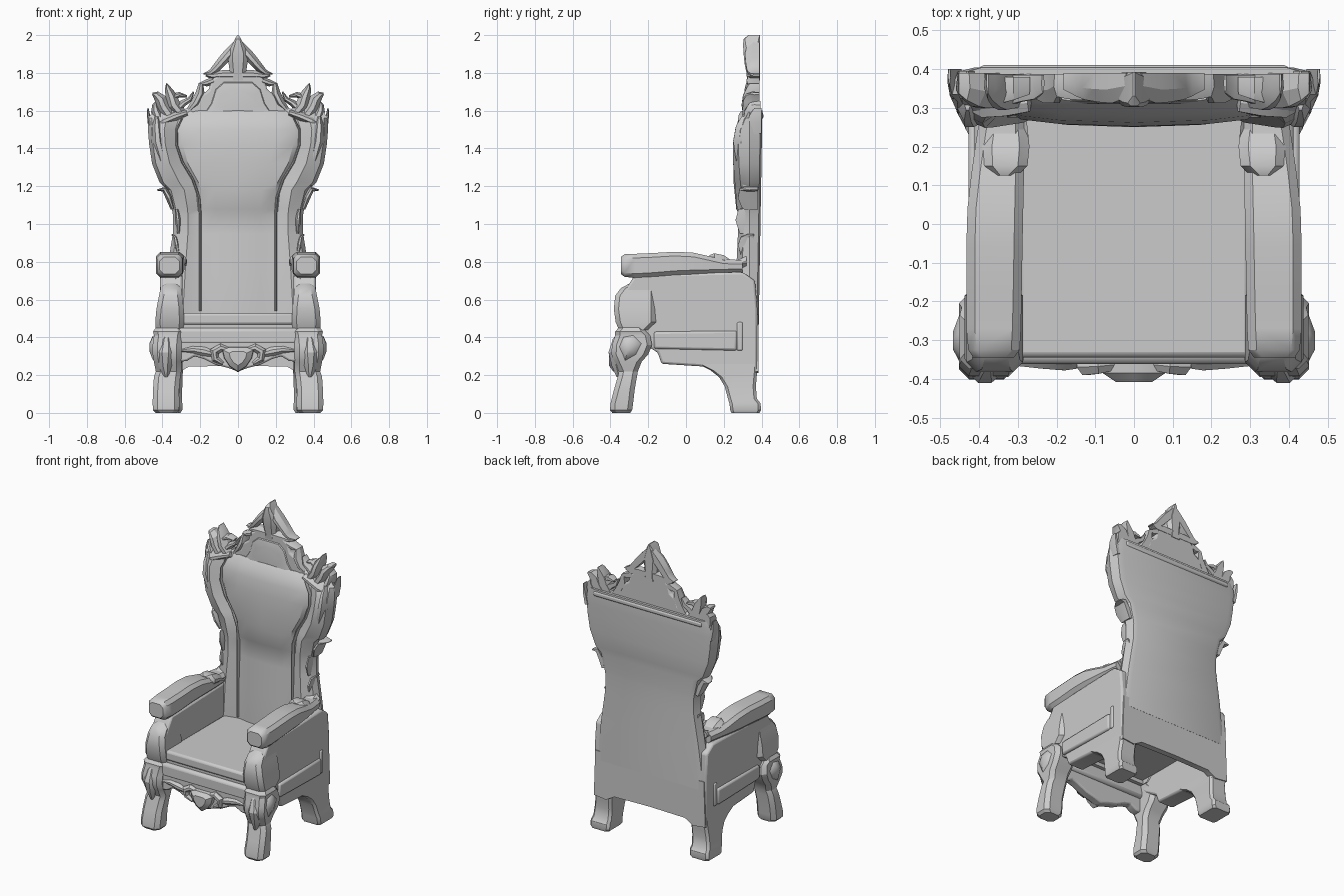
import bpy, bmesh
from mathutils import Vector


def finish(name, bm, mirror=False, bevel=0.0, angle=0.6):
    bmesh.ops.recalc_face_normals(bm, faces=bm.faces)
    me = bpy.data.meshes.new(name)
    bm.to_mesh(me)
    bm.free()
    ob = bpy.data.objects.new(name, me)
    bpy.context.collection.objects.link(ob)
    if bevel:
        b = ob.modifiers.new("Bevel", 'BEVEL')
        b.width, b.segments, b.limit_method = bevel, 2, 'ANGLE'
    if mirror:
        m = ob.modifiers.new("Mirror", 'MIRROR')
        m.use_mirror_merge = False
    bpy.ops.object.select_all(action='DESELECT')
    bpy.context.view_layer.objects.active = ob
    ob.select_set(True)
    bpy.ops.object.shade_smooth_by_angle(angle=angle)
    return ob


def loft(name, rings, **kw):
    """Skin a list of equal-length rings and cap both ends."""
    bm = bmesh.new()
    vs = [[bm.verts.new(p) for p in r] for r in rings]
    n = len(vs[0])
    for a, b in zip(vs, vs[1:]):
        for i in range(n):
            j = (i + 1) % n
            bm.faces.new((a[i], a[j], b[j], b[i]))
    bm.faces.new(vs[0][::-1])
    bm.faces.new(vs[-1])
    return finish(name, bm, **kw)


def box_ring(axis, c, u0, u1, v0, v1, r=0.025):
    """Chamfered rectangle: axis 'z' -> (u,v)=(x,y), axis 'y' -> (u,v)=(x,z)."""
    q = [(u0 + r, v0), (u1 - r, v0), (u1, v0 + r), (u1, v1 - r),
         (u1 - r, v1), (u0 + r, v1), (u0, v1 - r), (u0, v0 + r)]
    return [(u, v, c) if axis == 'z' else (u, c, v) for u, v in q]


def prism(name, pts, axis, a, b, **kw):
    """Extrude a profile along x (pts are y,z) or y (pts are x,z)."""
    def ring(t):
        return [(t, p, q) if axis == 'x' else (p, t, q) for p, q in pts]
    return loft(name, [ring(a), ring(b)], **kw)


def box(name, x0, x1, y0, y1, z0, z1, **kw):
    return prism(name, [(x0, z0), (x1, z0), (x1, z1), (x0, z1)], 'y', y0, y1, **kw)


def sym(half):
    """Complete a half outline that starts and ends on x = 0."""
    return half + [(-x, z) for x, z in half[::-1] if x > 1e-4]


def leaf(name, path, y0, y1, taper=0.5, **kw):
    """Carved leaf swept along (x, z, half width); thin spots also sink back in y."""
    rings, wmax = [], max(p[2] for p in path)
    for i, (x, z, w) in enumerate(path):
        p, q = path[max(i - 1, 0)], path[min(i + 1, len(path) - 1)]
        t = Vector((q[0] - p[0], q[1] - p[1])).normalized()
        nx, nz = -t.y, t.x
        f = y0 + (y1 - y0) * taper * (1 - w / wmax)
        prof = [(1, f + .45 * (y1 - f)), (.35, f), (-.35, f),
                (-1, f + .45 * (y1 - f)), (-.8, y1), (.8, y1)]
        rings.append([(x + nx * w * k, y, z + nz * w * k) for k, y in prof])
    return loft(name, rings, mirror=True, angle=0.5, **kw)


# Upholstered back: z, outer half width, cushion half width, cushion y, groove y, wing ridge y
rows = [(.46, .412, .20, .275, .285, .265), (.74, .378, .20, .275, .285, .265),
        (.95, .345, .20, .285, .295, .275), (1.05, .345, .20, .285, .30, .275),
        (1.08, .35, .20, .272, .30, .27), (1.18, .375, .21, .262, .30, .262),
        (1.22, .415, .225, .258, .30, .258), (1.32, .455, .285, .256, .295, .25),
        (1.42, .47, .315, .258, .295, .248), (1.50, .477, .32, .268, .30, .26),
        (1.56, .475, .30, .285, .315, .285), (1.60, .45, .24, .315, .325, .315)]
rings = []
for z, w, c, yc, yg, yr in rows:
    yb = .385 + .017 * (z - .46)
    half = [(0, yc - .006), (c * .6, yc), (c * .93, yc + .012), (c + .012, yg),
            (c + .45 * (w - c), yr), (w - .02, yr + .03), (w, .335), (w - .02, yb - .01), (w * .87, yb)]
    ring = [(x, y, z) for x, y in half]
    ring += [(-x, y, z) for x, y in half[:0:-1]]
    rings.append(ring)
loft("back_rest", rings, angle=0.5)
box("back_top_rail", -.40, .40, .375, .41, 1.555, 1.59, bevel=.012)
prism("lower_back_panel", sym([(0, .52), (.40, .52), (.41, .22), (.32, .21), (.26, .245), (0, .25)]),
      'y', .345, .384)

# Seat cushion, front rails and shaped apron
box("seat", -.30, .30, -.345, .35, .465, .53, bevel=.015)
box("seat_groove_rail", -.30, .30, -.335, -.26, .44, .475)
box("front_rail", -.32, .32, -.362, -.28, .36, .45, bevel=.018)
prism("front_apron", sym([(0, .38), (.32, .38), (.32, .27), (.27, .275), (.23, .30),
                          (.18, .285), (.12, .255), (.06, .24), (0, .22)]),
      'y', -.36, -.30, bevel=.01)

# Carved centre of the apron
loft("apron_shell", [[(x * s, y, .295 + (z - .295) * s) for x, z in
     sym([(0, .35), (.05, .35), (.085, .335), (.075, .29), (.045, .245), (0, .215)])]
     for s, y in [(1, -.345), (.95, -.385), (.55, -.408)]])
leaf("apron_scroll", [(.05, .335, .012), (.09, .345, .022), (.125, .325, .026),
                      (.12, .285, .02), (.08, .26, .01)], -.39, -.345)
leaf("apron_leaf", [(.12, .31, .012), (.18, .325, .025), (.24, .335, .018), (.30, .33, .008)],
     -.378, -.345)

# Side panels under the arms, joined to the seat rails
prism("side_panel", [(-.33, .45), (-.34, .55), (-.33, .64), (-.27, .73), (.26, .745), (.30, .745),
                     (.365, .70), (.378, .55), (.378, .21), (.16, .22), (.10, .245), (-.13, .26),
                     (-.15, .32), (-.25, .38)], 'x', .295, .412, mirror=True, bevel=.012)
prism("side_rail", [(-.17, .34), (.27, .33), (.27, .435), (-.17, .43)],
      'x', .40, .428, mirror=True, bevel=.012)
box("side_post", .40, .42, .27, .30, .33, .48, mirror=True, bevel=.007)

# Arm posts with bulging fronts
loft("arm_post", [box_ring('z', z, *s) for z, *s in [
    (.44, .29, .435, -.355, -.20), (.48, .285, .438, -.372, -.16), (.55, .287, .432, -.382, -.16),
    (.62, .295, .418, -.375, -.16), (.66, .30, .41, -.345, -.16), (.69, .305, .405, -.29, -.16),
    (.74, .305, .405, -.275, -.16)]], mirror=True, angle=.6)

# Padded arms
loft("arm_pad", [box_ring('y', y, *s, r=.022) for y, *s in [
    (-.345, .31, .415, .735, .825), (-.325, .295, .428, .72, .84), (-.27, .292, .433, .715, .842),
    (-.18, .29, .433, .72, .846), (-.06, .288, .433, .73, .853), (.04, .286, .43, .734, .848),
    (.13, .284, .42, .736, .828), (.20, .283, .41, .738, .812), (.30, .285, .395, .74, .81)]],
     mirror=True, angle=.7)
loft("arm_scroll", [box_ring('y', y, *s, r=.025) for y, *s in [
    (.125, .30, .37, .78, .835), (.15, .275, .39, .77, .845), (.20, .27, .392, .77, .835),
    (.25, .275, .385, .77, .80), (.32, .285, .38, .77, .83)]], mirror=True)

# Front legs with carved knees
loft("front_leg", [box_ring('z', z, *s) for z, *s in [
    (0, .325, .435, -.39, -.295), (.015, .312, .45, -.402, -.285), (.05, .31, .452, -.40, -.28),
    (.12, .312, .45, -.382, -.272), (.19, .305, .445, -.362, -.26), (.22, .30, .435, -.355, -.255),
    (.27, .30, .445, -.378, -.235), (.31, .30, .452, -.395, -.20), (.36, .30, .452, -.392, -.18),
    (.41, .295, .445, -.375, -.19), (.43, .29, .45, -.375, -.21), (.46, .30, .43, -.35, -.23)]],
     mirror=True, angle=.5)
leaf("knee_leaf", [(.38, .19, .012), (.385, .25, .035), (.385, .32, .05), (.38, .39, .03),
                   (.375, .42, .01)], -.41, -.34, taper=.8)
loft("knee_side_carving", [[(x, -.305 + dy * s, .35 + dz * s) for dy, dz in
     [(-.06, 0), (-.02, -.085), (.05, -.05), (.085, .02), (.03, .07), (-.03, .06)]]
     for x, s in [(.43, 1), (.452, .8), (.468, .3)]], mirror=True)

# Rear legs sweeping out of the side rails
loft("rear_leg", [box_ring('z', z, *s, r=.015) for z, *s in [
    (0, .305, .43, .24, .39), (.015, .295, .437, .234, .397), (.05, .295, .435, .23, .395),
    (.075, .297, .43, .222, .375), (.14, .295, .422, .205, .37), (.19, .293, .416, .175, .374),
    (.225, .292, .414, .13, .378), (.26, .295, .412, .06, .38)]], mirror=True)

# Crest: base plate and the pierced peak
prism("crest_plate", sym([(0, 1.80), (.09, 1.80), (.14, 1.765), (.155, 1.71), (.20, 1.68), (.21, 1.64),
                          (.30, 1.60), (.38, 1.57), (.38, 1.54), (0, 1.54)]), 'y', .325, .388, bevel=.012)
loft("crest_cushion_swell", [[(x * s, y, 1.6 + (z - 1.6) * s) for x, z in
     sym([(0, 1.76), (.08, 1.76), (.125, 1.72), (.15, 1.64), (.19, 1.58), (0, 1.57)])]
     for s, y in [(1, .34), (.92, .318), (.7, .31)]])
loft("crest_finial", [box_ring('z', z, -w, w, a, .392, r=w * .45) for z, w, a in [
    (1.76, .05, .325), (1.80, .042, .32), (1.85, .05, .31), (1.90, .055, .305),
    (1.95, .03, .302), (1.98, .016, .305), (2.0, .003, .33)]])
crest = [
    ("peak_slope", [(.01, 1.955, .016), (.05, 1.90, .028), (.085, 1.86, .026), (.12, 1.82, .022),
                    (.145, 1.80, .016), (.182, 1.795, .003)], .312, .39),
    ("peak_base", [(.02, 1.79, .025), (.08, 1.79, .025), (.14, 1.785, .018), (.17, 1.79, .008)], .32, .39),
    ("shoulder", [(.13, 1.76, .02), (.17, 1.745, .018), (.195, 1.74, .014), (.20, 1.69, .025),
                  (.225, 1.64, .025), (.26, 1.60, .015)], .312, .388),
    ("corner_spike", [(.30, 1.58, .03), (.34, 1.63, .035), (.355, 1.68, .03), (.372, 1.72, .016),
                      (.378, 1.745, .003)], .295, .388),
    ("corner_inner", [(.33, 1.60, .025), (.29, 1.64, .018), (.255, 1.66, .014), (.235, 1.70, .004)], .305, .385),
    ("corner_link", [(.35, 1.67, .02), (.31, 1.685, .014), (.27, 1.675, .006)], .31, .38),
    ("corner_outer", [(.36, 1.57, .035), (.395, 1.62, .035), (.41, 1.66, .032), (.435, 1.685, .02),
                      (.453, 1.69, .006)], .30, .39),
    ("corner_curl", [(.42, 1.56, .03), (.435, 1.60, .026), (.44, 1.63, .014), (.43, 1.65, .004)], .305, .395),
]
for n, path, a, b in crest:
    leaf("crest_" + n, path, a, b)

# Carved trim on the wings of the back
wing = [
    ("tip", [(.455, 1.48, .012), (.468, 1.54, .011), (.474, 1.58, .008), (.477, 1.615, .003)], .32, .40),
    ("upper_leaf", [(.43, 1.57, .01), (.43, 1.52, .026), (.425, 1.44, .034), (.405, 1.36, .028),
                    (.385, 1.27, .018), (.385, 1.20, .006)], .25, .34),
    ("lower_thorn", [(.345, 1.08, .012), (.365, 1.14, .018), (.39, 1.185, .016), (.428, 1.18, .003)], .275, .38),
    ("waist_leaf", [(.315, .84, .012), (.325, .89, .016), (.332, .93, .012), (.35, .945, .003)], .275, .36),
    ("waist_stem", [(.315, .95, .008), (.318, 1.02, .015), (.325, 1.08, .01)], .262, .33),
    ("top_trim", [(.27, 1.59, .016), (.33, 1.57, .022), (.39, 1.545, .024), (.44, 1.52, .01)], .275, .34),
]
for n, path, a, b in wing:
    leaf("wing_" + n, path, a, b, taper=.7)

# Piping between the back cushion and its side panels
leaf("back_piping", [(.20, .54, .007), (.20, 1.05, .007), (.205, 1.14, .007), (.24, 1.24, .007),
                     (.295, 1.33, .007), (.325, 1.42, .007), (.325, 1.50, .006), (.29, 1.57, .003)],
     .275, .31)
